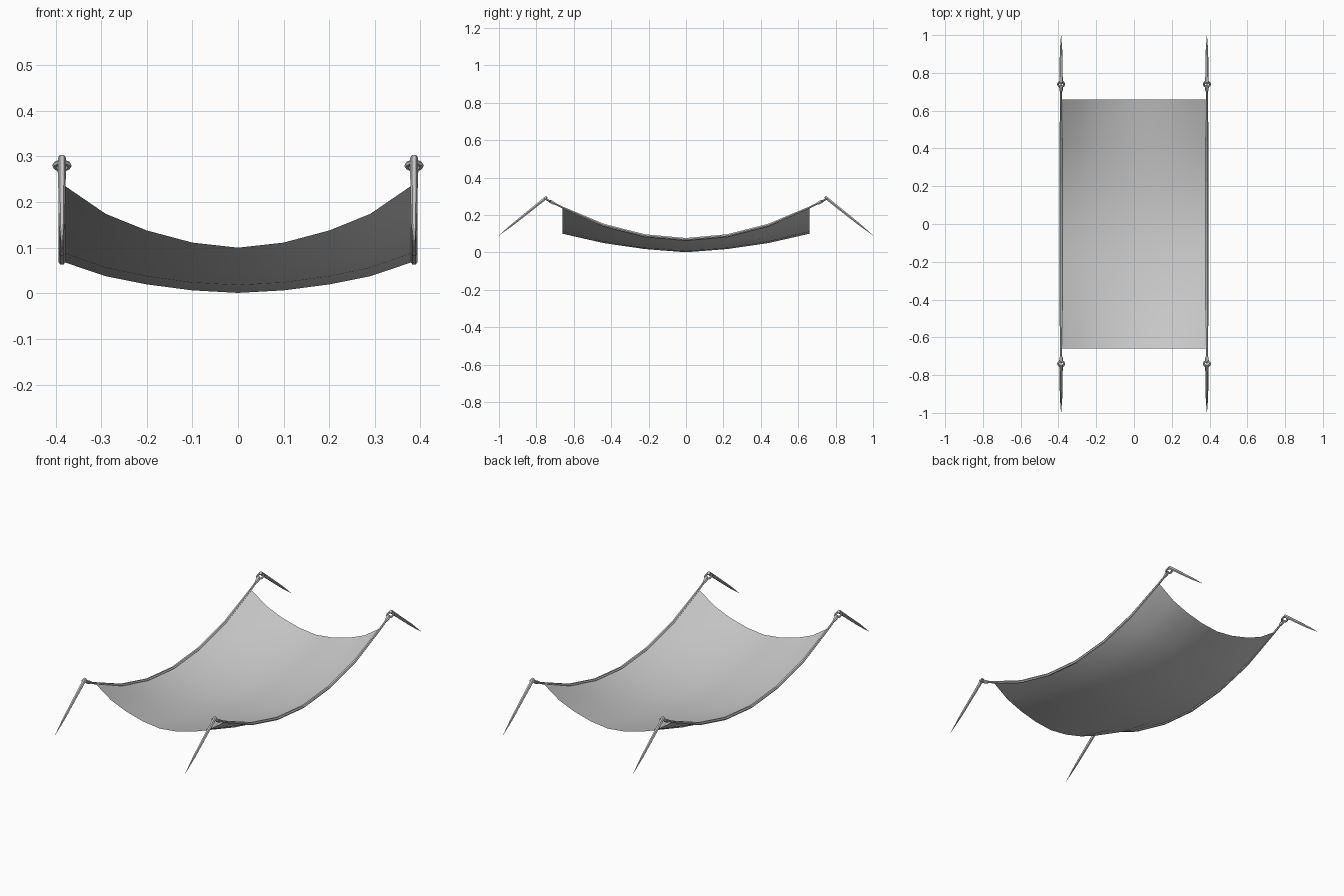
import bpy, bmesh, math
from mathutils import Vector

if "Cube" in bpy.data.objects:
    bpy.data.objects.remove(bpy.data.objects["Cube"])

EDGE_X = 0.386
ROW_Y = [0, 0.22, 0.44, 0.66]
CENTRE_Z = [0.001, 0.018, 0.05, 0.10]
EDGE_Z = [0.07, 0.09, 0.146, 0.24]
COL_X = [0, 0.1, 0.2, 0.29, EDGE_X]
SAG = [0, 0.08, 0.27, 0.53, 1.0]


def new_object(name, bm, smooth=True):
    bmesh.ops.recalc_face_normals(bm, faces=bm.faces)
    mesh = bpy.data.meshes.new(name)
    bm.to_mesh(mesh)
    bm.free()
    for p in mesh.polygons:
        p.use_smooth = smooth
    ob = bpy.data.objects.new(name, mesh)
    bpy.context.collection.objects.link(ob)
    return ob


def tube(name, path, radii, sides=6):
    """Sweep a ring of varying radius along a path lying in a plane of constant x."""
    bm = bmesh.new()
    rings = []
    for i, p in enumerate(path):
        a, b = path[max(i - 1, 0)], path[min(i + 1, len(path) - 1)]
        t = (Vector(b) - Vector(a)).normalized()
        u = Vector((1, 0, 0))
        v = t.cross(u)
        rings.append([bm.verts.new(Vector(p) + radii[i] * (
            u * math.cos(2 * math.pi * k / sides) + v * math.sin(2 * math.pi * k / sides)))
            for k in range(sides)])
    for r, s in zip(rings, rings[1:]):
        for k in range(sides):
            n = (k + 1) % sides
            bm.faces.new((r[k], r[n], s[n], s[k]))
    bm.faces.new(rings[0])
    bm.faces.new(rings[-1])
    return new_object(name, bm, False)


# Sagging cloth: one grid, symmetric about both axes
bm = bmesh.new()
grid = []
for j in range(-3, 4):
    row = []
    for i in range(-4, 5):
        a, b = abs(i), abs(j)
        z = CENTRE_Z[b] + SAG[a] * (EDGE_Z[b] - CENTRE_Z[b])
        row.append(bm.verts.new((math.copysign(COL_X[a], i), math.copysign(ROW_Y[b], j), z)))
    grid.append(row)
for r, s in zip(grid, grid[1:]):
    for i in range(8):
        bm.faces.new((r[i], r[i + 1], s[i + 1], s[i]))
cloth = new_object("sling_cloth", bm)
for f in cloth.data.polygons:
    if f.normal.z < 0:
        cloth.data.flip_normals()
        break

for sx, side in ((-1, "left"), (1, "right")):
    x = sx * EDGE_X
    # Edge rope following the hem, thinning out towards the rings
    path = [(x, math.copysign(ROW_Y[abs(j)], j), EDGE_Z[abs(j)]) for j in range(-3, 4)]
    path = [(x, -0.725, 0.272)] + path + [(x, 0.725, 0.272)]
    tube(side + "_edge_rope", path, [0.005, 0.006] + [0.008] * 5 + [0.006, 0.005])

    for sy, end in ((-1, "front"), (1, "back")):
        tag = end + "_" + side
        # Tilted ring joining rope and stake
        bpy.ops.mesh.primitive_torus_add(
            major_radius=0.016, minor_radius=0.0055, major_segments=12, minor_segments=6,
            location=(x, sy * 0.74, 0.28), rotation=(sy * math.radians(27), 0, 0))
        bpy.context.object.name = tag + "_ring"
        # Rope knot at the ring
        tube(tag + "_knot", [(x, sy * y, z) for y, z in
                             ((0.695, 0.258), (0.708, 0.264), (0.726, 0.273), (0.734, 0.277))],
             [0.004, 0.009, 0.010, 0.005])
        # Tapered ground stake
        tube(tag + "_stake", [(x, sy * y, z) for y, z in
                              ((0.743, 0.297), (0.765, 0.279), (0.92, 0.155), (1.0, 0.091))],
             [0.009, 0.009, 0.0065, 0.0005])
